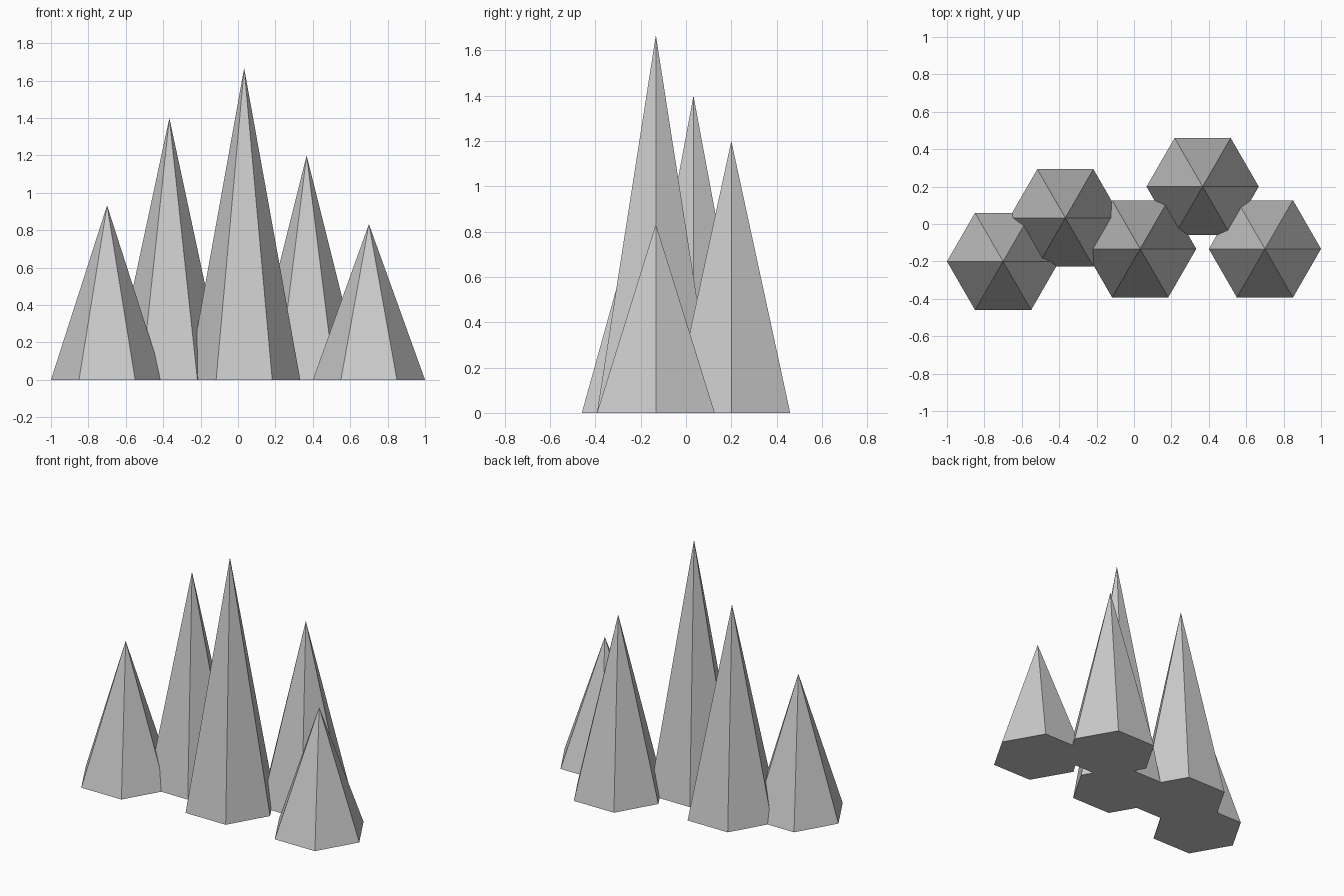
import bpy

default = bpy.data.objects.get("Cube")
if default:
    bpy.data.objects.remove(default, do_unlink=True)

# One plain grey for every spike
grey = bpy.data.materials.new("stone_grey")
grey.use_nodes = True
colour = (0.6, 0.6, 0.6, 1.0)
grey.diffuse_color = colour
grey.node_tree.nodes["Principled BSDF"].inputs["Base Color"].default_value = colour

RADIUS = 0.3


def add_spike(name, x, y, height):
    """Six-sided pyramid standing on the ground, corners along the x axis."""
    bpy.ops.mesh.primitive_cone_add(
        vertices=6, radius1=RADIUS, radius2=0, depth=height,
        end_fill_type='NGON', location=(x, y, height / 2))
    spike = bpy.context.object
    spike.name = name
    # Turn the base so that two corners lie on the x axis
    spike.rotation_euler.z = 1.5707963
    spike.data.materials.append(grey)
    return spike


# Row of spikes, from the model's right to its left
add_spike("outer_right_spike", -0.7, -0.2, 0.933)
add_spike("inner_right_spike", -0.367, 0.033, 1.4)
add_spike("middle_spike", 0.033, -0.133, 1.667)
add_spike("inner_left_spike", 0.367, 0.2, 1.2)
add_spike("outer_left_spike", 0.7, -0.133, 0.833)
